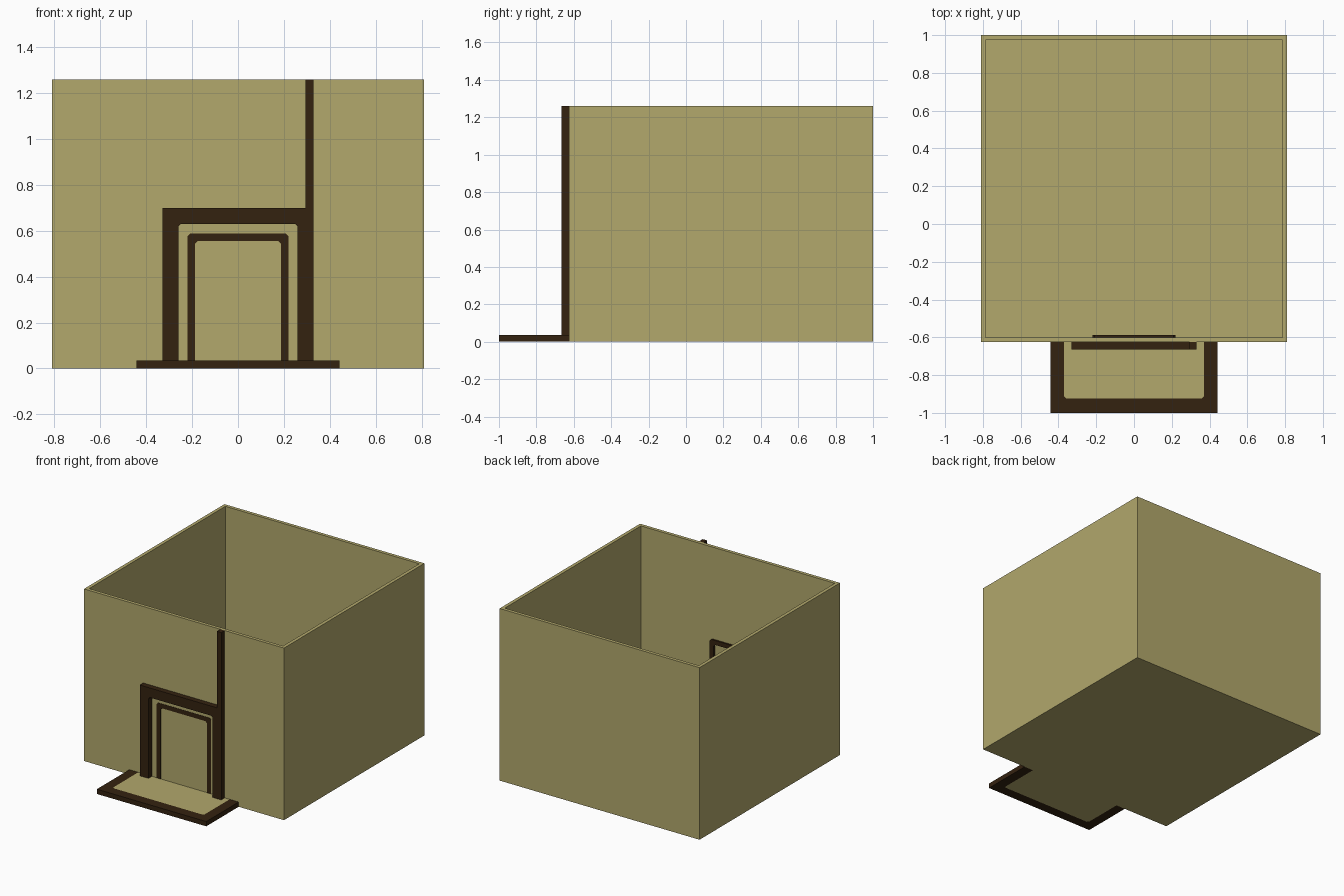
import bpy, bmesh
from mathutils import Vector

if "Cube" in bpy.data.objects:
    bpy.data.objects.remove(bpy.data.objects["Cube"], do_unlink=True)


def make_material(name, rgb):
    mat = bpy.data.materials.new(name)
    mat.use_nodes = True
    mat.diffuse_color = (*rgb, 1)
    bsdf = next(n for n in mat.node_tree.nodes if n.type == "BSDF_PRINCIPLED")
    bsdf.inputs["Base Color"].default_value = (*rgb, 1)
    return mat


SAND = make_material("sand", (0.445, 0.392, 0.150))
DARK = make_material("dark_brown", (0.034, 0.016, 0.005))


def finish(name, bm, mat):
    bmesh.ops.recalc_face_normals(bm, faces=bm.faces[:])
    mesh = bpy.data.meshes.new(name)
    bm.to_mesh(mesh)
    bm.free()
    mesh.materials.append(mat)
    obj = bpy.data.objects.new(name, mesh)
    bpy.context.collection.objects.link(obj)
    return obj


def prism(name, points, push, mat):
    """Extrude a closed outline of 3D points along the push vector."""
    bm = bmesh.new()
    face = bm.faces.new([bm.verts.new(p) for p in points])
    new = bmesh.ops.extrude_face_region(bm, geom=[face])["geom"]
    verts = [v for v in new if isinstance(v, bmesh.types.BMVert)]
    bmesh.ops.translate(bm, verts=verts, vec=Vector(push))
    return finish(name, bm, mat)


def box(name, lo, hi, mat):
    pts = [(lo[0], lo[1], lo[2]), (hi[0], lo[1], lo[2]),
           (hi[0], hi[1], lo[2]), (lo[0], hi[1], lo[2])]
    return prism(name, pts, (0, 0, hi[2] - lo[2]), mat)


def half_outline(w, base, top, cut):
    """Right half of a doorway outline with a clipped corner."""
    s = 1 if top > base else -1
    if cut == 0:
        return [(w, base), (w, top)]
    return [(w, base), (w, top - s * cut), (w - cut, top)]


def outline(w, base, top, cut):
    half = half_outline(w, base, top, cut)
    return half + [(-u, v) for u, v in reversed(half)]


def arch(outer, inner):
    """U-shaped outline between two doorway outlines."""
    return outline(*outer) + list(reversed(outline(*inner)))


W, FRONT, BACK, H, T = 0.81, -0.625, 1.0, 1.26, 0.035
CUT = 0.012

# Open-topped room: walls and floor
bm = bmesh.new()
bmesh.ops.create_cube(bm, size=1)
for v in bm.verts:
    v.co = (v.co.x * 2 * W,
            FRONT if v.co.y < 0 else BACK,
            H if v.co.z > 0 else 0)
top = max(bm.faces, key=lambda f: f.calc_center_median().z)
bmesh.ops.inset_region(bm, faces=[top], thickness=T)
new = bmesh.ops.extrude_face_region(bm, geom=[top])["geom"]
bmesh.ops.translate(bm, verts=[v for v in new if isinstance(v, bmesh.types.BMVert)],
                    vec=(0, 0, T - H))
if top.is_valid:
    bmesh.ops.delete(bm, geom=[top], context="FACES_ONLY")
finish("room_shell", bm, SAND)

# Raised surround in front of the doorway
surround = arch((0.33, T, 0.70, 0), (0.26, T, 0.63, CUT))
prism("door_surround", [(x, FRONT, z) for x, z in surround], (0, -0.04, 0), DARK)

# Post rising from the surround to the wall top
box("corner_post", (0.295, FRONT - 0.04, 0.70), (0.33, FRONT, H), DARK)

# Door trim, running through the wall and showing on both faces
trim = arch((0.22, T, 0.588, CUT), (0.187, T, 0.556, CUT))
prism("door_trim", [(x, FRONT - 0.002, z) for x, z in trim], (0, T + 0.004, 0), DARK)

# Doorstep slab with a dark border
inner = (0.37, FRONT, -0.925, CUT)
border = arch((0.443, FRONT, -1.0, 0), inner)
prism("step_border", [(x, y, 0) for x, y in border], (0, 0, T), DARK)
prism("step_slab", [(x, y, 0) for x, y in outline(*inner)], (0, 0, T), SAND)
